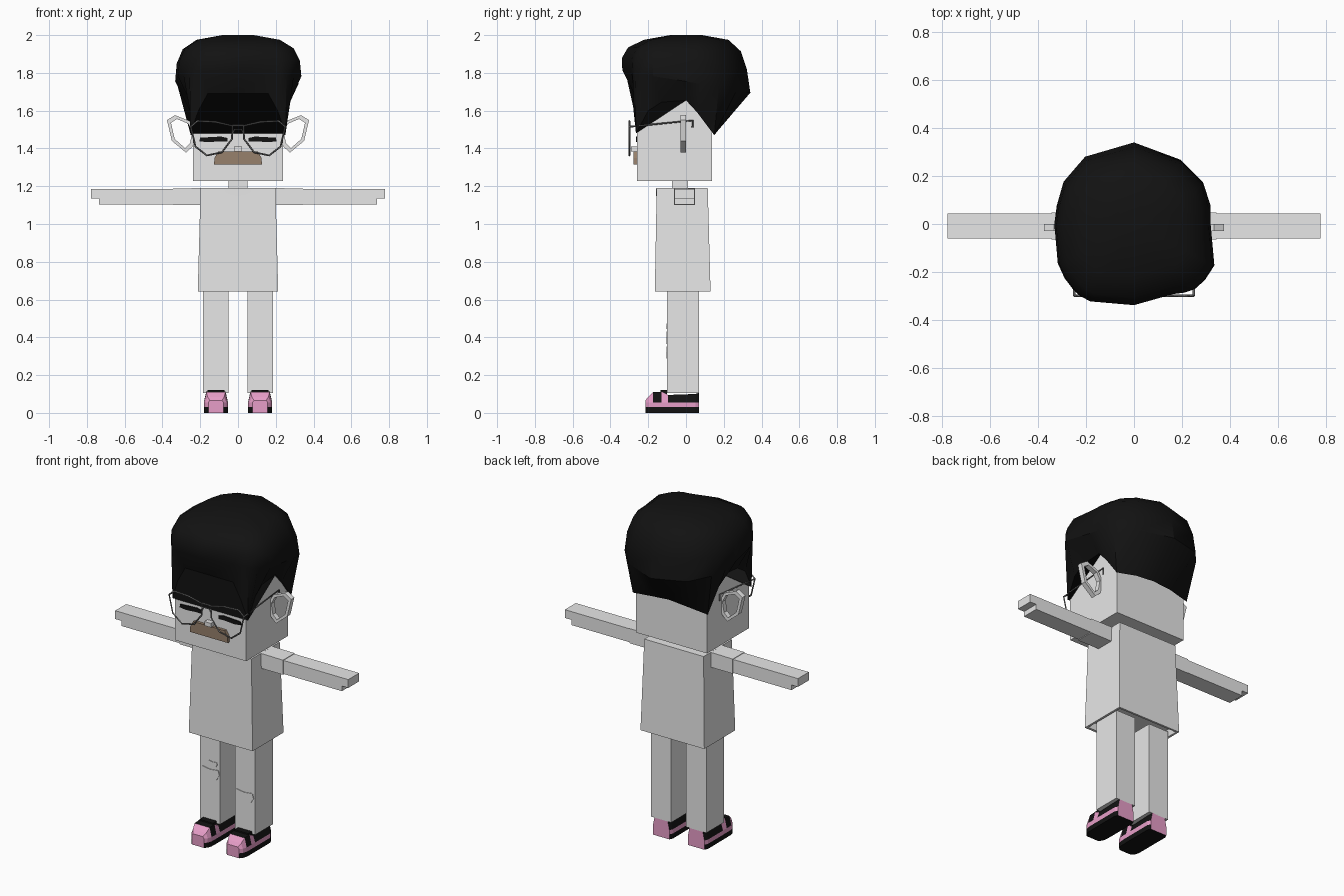
import bpy, bmesh, math

cube = bpy.data.objects.get("Cube")
if cube:
    bpy.data.objects.remove(cube, do_unlink=True)


def material(name, rgb):
    m = bpy.data.materials.new(name)
    m.use_nodes = True
    m.diffuse_color = (*rgb, 1)
    m.node_tree.nodes["Principled BSDF"].inputs["Base Color"].default_value = (*rgb, 1)
    return m


grey = material("light grey", (0.8, 0.8, 0.8))
black = material("black", (0.006, 0.006, 0.006))
pink = material("pink", (0.8, 0.34, 0.58))
brown = material("brown", (0.31, 0.22, 0.15))
wire = material("dark grey wire", (0.16, 0.16, 0.16))


def loft(name, rings, mats, cap=True, loop=False, rule=None):
    """Skin a list of equal-length point rings; rule picks a material per face centre."""
    bm = bmesh.new()
    rows = [[bm.verts.new(p) for p in ring] for ring in rings]
    n = len(rows[0])
    pairs = list(zip(rows, rows[1:])) + ([(rows[-1], rows[0])] if loop else [])
    for a, b in pairs:
        for i in range(n):
            j = (i + 1) % n
            bm.faces.new((a[i], a[j], b[j], b[i]))
    if cap:
        bm.faces.new(rows[0])
        bm.faces.new(rows[-1])
    bmesh.ops.recalc_face_normals(bm, faces=bm.faces)
    if rule:
        for f in bm.faces:
            f.material_index = rule(f.calc_center_median())
    mesh = bpy.data.meshes.new(name)
    bm.to_mesh(mesh)
    bm.free()
    for m in mats:
        mesh.materials.append(m)
    ob = bpy.data.objects.new(name, mesh)
    bpy.context.collection.objects.link(ob)
    return ob


def rect(x0, x1, y0, y1, z):
    return [(x0, y0, z), (x1, y0, z), (x1, y1, z), (x0, y1, z)]


def box(name, x, y, z, mat):
    return loft(name, [rect(*x, *y, z[0]), rect(*x, *y, z[1])], [mat])


def plate(name, pts, y0, y1, mat, s=1):
    """Extrude an x-z outline from y0 to y1, mirrored when s is -1."""
    return loft(name, [[(s * x, y, z) for x, z in pts] for y in (y0, y1)], [mat])


def tube(name, pts, r, mat, cyclic=False):
    c = bpy.data.curves.new(name, "CURVE")
    c.dimensions = "3D"
    c.bevel_depth = r
    c.bevel_resolution = 0
    sp = c.splines.new("POLY")
    sp.points.add(len(pts) - 1)
    for q, p in zip(sp.points, pts):
        q.co = (*p, 1)
    sp.use_cyclic_u = cyclic
    c.materials.append(mat)
    ob = bpy.data.objects.new(name, c)
    bpy.context.collection.objects.link(ob)


# Head, neck and flared shirt with a hollow hem
box("head", (-0.237, 0.237), (-0.26, 0.138), (1.228, 1.75), grey)
box("neck", (-0.05, 0.05), (-0.075, 0.01), (1.17, 1.24), grey)
loft("shirt", [rect(-0.19, 0.19, -0.14, 0.11, 0.68), rect(-0.2, 0.2, -0.15, 0.118, 0.642),
               rect(-0.213, 0.213, -0.165, 0.13, 0.642),
               rect(-0.198, 0.198, -0.155, 0.115, 1.19)], [grey])
arc = [math.pi * (1 + i / 8) for i in range(9)]
plate("neckline", [(0.075 * math.cos(a), 1.188 + 0.04 * math.sin(a)) for a in arc],
      -0.16, -0.152, grey)

# Face
box("nose", (-0.022, 0.022), (-0.29, -0.255), (1.385, 1.41), grey)
plate("moustache", [(-0.127, 1.315), (0.127, 1.315), (0.124, 1.35), (0.105, 1.383),
                    (-0.105, 1.383), (-0.124, 1.35)], -0.278, -0.255, brown)
lens = [(0.25, 1.515), (0.215, 1.545), (0.12, 1.54), (0.03, 1.52), (0.032, 1.45),
        (0.085, 1.38), (0.165, 1.363), (0.225, 1.41)]
lid = [(0.055, 1.455), (0.09, 1.463), (0.2, 1.457), (0.205, 1.438), (0.16, 1.433),
       (0.09, 1.438), (0.055, 1.436)]
ear = [(0.376, 1.55), (0.334, 1.576), (0.255, 1.545), (0.225, 1.49), (0.24, 1.41),
       (0.275, 1.378), (0.35, 1.44)]
tube("upper_bridge", [(-0.03, -0.3, 1.522), (0.03, -0.3, 1.522)], 0.005, wire)
tube("lower_bridge", [(-0.034, -0.3, 1.47), (-0.018, -0.3, 1.5),
                      (0.018, -0.3, 1.5), (0.034, -0.3, 1.47)], 0.004, wire)

# Tears in the trouser knees
tear = [(-0.062, 0.01), (-0.05, 0.03), (0, 0.022), (0.055, 0.028), (0.063, 0),
        (0.045, -0.03), (-0.03, -0.035)]
for name, cx, cz, k in (("right_knee_tear", -0.115, 0.4, 1), ("left_knee_tear", 0.113, 0.322, 1),
                        ("small_knee_tear", -0.097, 0.46, 0.48)):
    plate(name, [(cx + k * x, cz + k * z) for x, z in tear], -0.104, -0.098, grey)


def shoe_rule(c):
    if c.z < 0.03:
        return 0
    if c.z < 0.056:
        return 1
    return 1 if c.y < -0.17 or -0.13 < c.y < -0.1 else 0


# Paired parts
for side, s in (("left", 1), ("right", -1)):
    plate(side + "_arm", [(0.19, 1.185), (0.778, 1.185), (0.778, 1.135), (0.735, 1.135),
                          (0.735, 1.104), (0.19, 1.104)], -0.06, 0.044, grey, s)
    plate(side + "_sleeve", [(0.19, 1.19), (0.345, 1.188), (0.345, 1.1), (0.19, 1.1)],
          -0.064, 0.047, grey, s)
    box(side + "_leg", sorted((s * 0.05, s * 0.185)), (-0.1, 0.07), (0.105, 0.66), grey)

    mid = [sum(v) / len(ear) for v in zip(*ear)]
    hole = [(mid[0] + 0.74 * (x - mid[0]), mid[1] + 0.78 * (z - mid[1])) for x, z in ear]
    loft(side + "_ear", [[(s * x, y, z) for x, z in pts] for pts, y in
                         ((ear, -0.03), (ear, 0), (hole, 0), (hole, -0.03))],
         [grey], cap=False, loop=True)

    plate(side + "_closed_eye", lid, -0.266, -0.258, black, s)
    tube(side + "_lens_rim", [(s * x, -0.3, z) for x, z in lens], 0.005, wire, True)
    tube(side + "_temple", [(s * 0.25, -0.3, 1.515), (s * 0.25, 0.035, 1.548),
                            (s * 0.25, 0.035, 1.51)], 0.005, wire)

    # Shoe skinned from cross-sections: y, half width, top height
    sections = []
    for y, w, top in ((-0.215, 0.04, 0.066), (-0.2, 0.055, 0.085), (-0.175, 0.063, 0.11),
                      (-0.13, 0.064, 0.112), (-0.095, 0.064, 0.095), (0.05, 0.064, 0.1),
                      (0.07, 0.055, 0.108)):
        half = [(w, 0), (w, 0.03), (w, 0.056), (0.8 * w, top)]
        ring = half + [(-x, z) for x, z in reversed(half)]
        sections.append([(s * 0.117 + x, y, z) for x, z in ring])
    loft(side + "_shoe", sections, [black, pink], rule=shoe_rule)
    box(side + "_shoe_tongue", (s * 0.117 - 0.045, s * 0.117 + 0.045), (-0.135, -0.1),
        (0.09, 0.12), black)

# Hair: the hairline on the head grows out to an uneven crown
outline = [(-0.01, 0.345), (0.045, 0.315), (0.105, 0.31), (0.3, 0.155), (0.32, 0),
           (0.335, -0.14), (0.335, -0.185), (0.25, -0.275), (0.15, -0.29), (-0.02, -0.338),
           (-0.215, -0.31), (-0.3, -0.21), (-0.335, -0.06), (-0.325, 0.04), (-0.27, 0.22)]
polar = sorted((math.atan2(y, x), math.hypot(x, y)) for x, y in outline)
turn = 2 * math.pi
polar = [(polar[-1][0] - turn, polar[-1][1])] + polar + [(polar[0][0] + turn, polar[0][1])]


def crown_radius(a):
    for (a0, r0), (a1, r1) in zip(polar, polar[1:]):
        if a0 <= a <= a1:
            return r0 + (r1 - r0) * (a - a0) / (a1 - a0)


half = [(0, -0.275, 1.69), (0.16, -0.275, 1.69), (0.21, -0.275, 1.6), (0.252, -0.265, 1.48),
        (0.255, -0.2, 1.6), (0.252, -0.13, 1.645), (0.25, 0, 1.655), (0.25, 0.06, 1.59),
        (0.25, 0.15, 1.47), (0.12, 0.165, 1.49), (0, 0.165, 1.5)]
hairline = half + [(-x, y, z) for x, y, z in reversed(half[1:-1])]
rings = [hairline]
for k, z, tilt, shift in ((1, 1.755, 0.06, 0), (0.975, 1.85, 0.03, -0.01),
                          (0.88, 1.925, 0.01, -0.01), (0.66, 1.975, 0, 0), (0.25, 2.0, 0, 0)):
    ring = []
    for x, y, _ in hairline:
        a = math.atan2(y, x)
        r = k * crown_radius(a)
        ring.append((r * math.cos(a), r * math.sin(a) + shift, z - tilt * math.sin(a)))
    rings.append(ring)
hair = loft("hair", rings, [black])
bpy.ops.object.select_all(action="DESELECT")
hair.select_set(True)
bpy.context.view_layer.objects.active = hair
bpy.ops.object.shade_smooth_by_angle(angle=math.radians(35))
